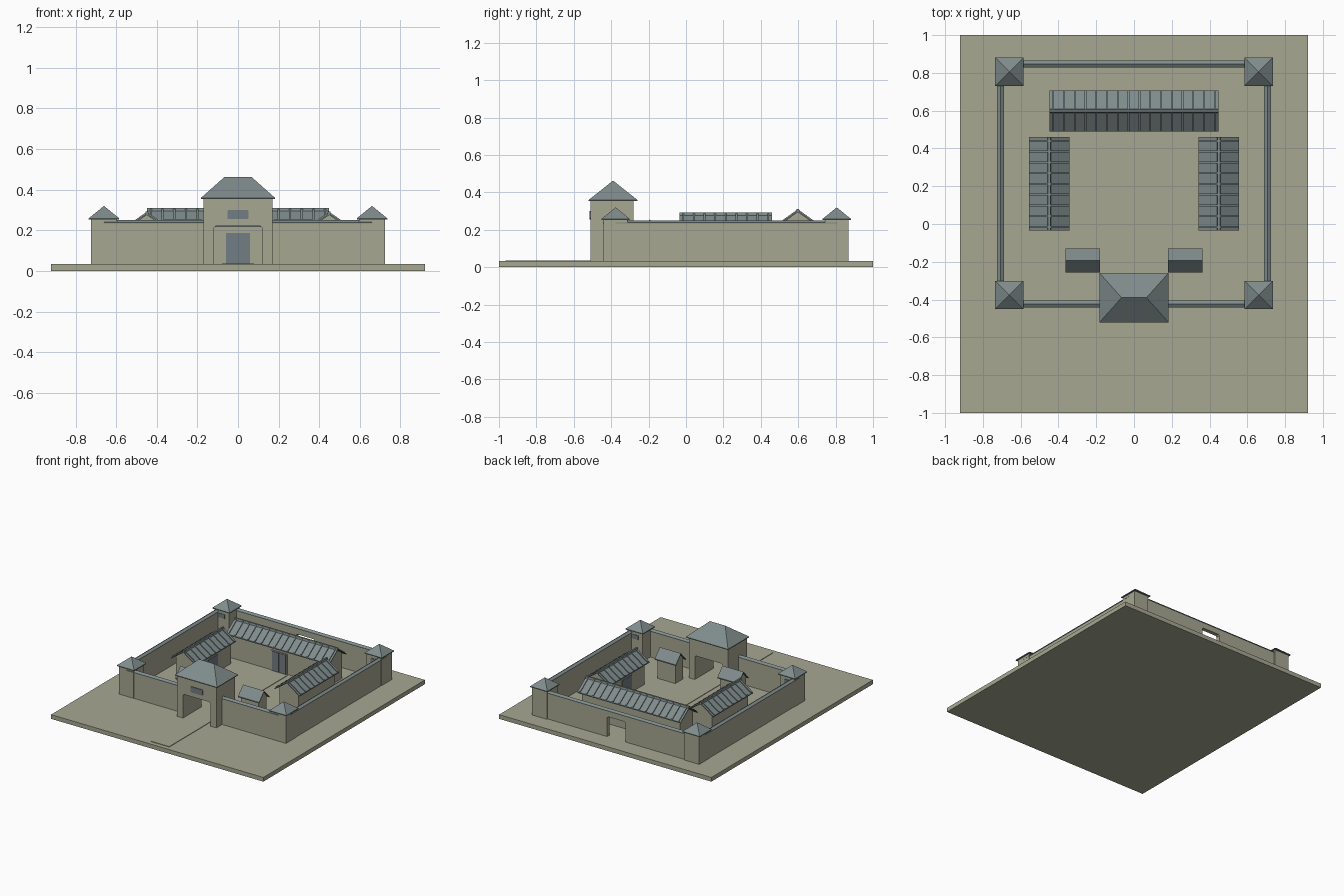
import bpy, bmesh

if "Cube" in bpy.data.objects:
    bpy.data.objects.remove(bpy.data.objects["Cube"])


def material(name, rgb):
    m = bpy.data.materials.new(name)
    m.diffuse_color = (*rgb, 1)
    m.use_nodes = True
    m.node_tree.nodes["Principled BSDF"].inputs["Base Color"].default_value = m.diffuse_color
    return m


STONE = material("pale stone", (0.385, 0.39, 0.285))
TILE = material("grey roof tile", (0.215, 0.26, 0.26))
WOOD = material("slate blue door", (0.17, 0.205, 0.225))
G = 0.033          # ground level on top of the base


def finish(name, bm, mat):
    bmesh.ops.recalc_face_normals(bm, faces=bm.faces)
    me = bpy.data.meshes.new(name)
    bm.to_mesh(me)
    bm.free()
    me.materials.append(mat)
    ob = bpy.data.objects.new(name, me)
    bpy.context.collection.objects.link(ob)
    return ob


def add_prism(bm, pts, axis, a, b):
    """Extrude a profile (horizontal, z) along x or y from a to b."""
    place = (lambda h, z, t: (t, h, z)) if axis == 'x' else (lambda h, z, t: (h, t, z))
    ends = [[bm.verts.new(place(h, z, t)) for h, z in pts] for t in (a, b)]
    for e in ends:
        bm.faces.new(e)
    n = len(pts)
    for i in range(n):
        j = (i + 1) % n
        bm.faces.new((ends[0][i], ends[0][j], ends[1][j], ends[1][i]))


def prism(name, pts, axis, a, b, mat):
    bm = bmesh.new()
    add_prism(bm, pts, axis, a, b)
    return finish(name, bm, mat)


def box(name, x0, x1, y0, y1, z0, z1, mat):
    return prism(name, [(x0, z0), (x1, z0), (x1, z1), (x0, z1)], 'y', y0, y1, mat)


def hip_roof(name, cx, cy, hx, hy, z0, z1, ridge=0.0, lip=0.006):
    """Hipped roof with a thin eave edge; ridge is the half length along x."""
    bm = bmesh.new()
    corners = [(-hx, -hy), (hx, -hy), (hx, hy), (-hx, hy)]
    pts = [(cx + x, cy + y, z) for z in (z0, z0 + lip) for x, y in corners]
    pts += [(cx - ridge, cy, z1), (cx + ridge, cy, z1)]
    v = [bm.verts.new(p) for p in pts]
    faces = [(0, 1, 2, 3), (4, 5, 9, 8), (5, 6, 9), (6, 7, 8, 9), (7, 4, 8)]
    faces += [(i, (i + 1) % 4, 4 + (i + 1) % 4, 4 + i) for i in range(4)]
    for f in faces:
        bm.faces.new([v[i] for i in f])
    bmesh.ops.remove_doubles(bm, verts=bm.verts, dist=1e-5)
    return finish(name, bm, TILE)


def chevron(c, half, eave, ridge, t):
    """Cross-section of a two-sided roof sheet of thickness t."""
    return [(c - half, eave), (c, ridge), (c + half, eave),
            (c + half, eave - t), (c, ridge - t), (c - half, eave - t)]


def gable_house(name, axis, c, a, b, half, eave, ridge, over=0.025, ribs=0):
    """Gabled building: c is the ridge position, a..b the roof length."""
    t = 0.008
    slope = (ridge - eave) / half
    w = half - over
    zw = ridge - t - slope * w
    prism(name + "_walls", [(c - w, G - .005), (c + w, G - .005), (c + w, zw), (c, ridge - t),
                            (c - w, zw)], axis, a + over, b - over, STONE)
    prism(name + "_roof", chevron(c, half, eave, ridge, t), axis, a, b, TILE)
    if ribs:
        bm = bmesh.new()
        step = (b - a - 0.04) / (ribs - 1)
        for i in range(ribs):
            m = a + 0.02 + i * step
            add_prism(bm, chevron(c, half, eave + .008, ridge + .008, .01), axis,
                      m - .005, m + .005)
        # ridge cap
        add_prism(bm, [(c - .01, ridge - .008), (c + .01, ridge - .008),
                       (c + .006, ridge + .009), (c - .006, ridge + .009)], axis, a, b)
        finish(name + "_ribs", bm, TILE)


def arch_profile(x, top, ox, oz, cut=0.01):
    """Wall outline with a gate opening whose top corners are clipped."""
    return [(-x, G - .003), (-ox, G - .003), (-ox, oz - cut), (-ox + cut, oz), (ox - cut, oz),
            (ox, oz - cut), (ox, G - .003), (x, G - .003), (x, top), (-x, top)]


def coping(name, axis, c, a, b):
    prism(name, [(c - .019, .233), (c + .019, .233), (c + .019, .238), (c, .25),
                 (c - .019, .238)], axis, a, b, TILE)


# Base slab and raised path
box("base", -.92, .92, -1, 1, 0, G, STONE)
box("path", -.08, .08, -.965, .50, G - .01, G + .004, STONE)

# Perimeter walls with gabled coping
TX, TYF, TYB = .66, -.376, .806
for side, s in (("left", -1), ("right", 1)):
    cx = s * .706
    box(side + "_wall", cx - .015, cx + .015, TYF, TYB, G - .003, .235, STONE)
    coping(side + "_coping", 'y', cx, TYF, TYB)
    x0, x1 = sorted((s * .16, s * TX))
    box("front_wall_" + side, x0, x1, -.439, -.409, G - .003, .235, STONE)
    coping("front_coping_" + side, 'x', -.424, x0, x1)
prism("back_wall", arch_profile(TX, .235, .08, .19), 'y', .832, .862, STONE)
coping("back_coping", 'x', .847, -TX, TX)

# Corner towers with a small window facing the court
for sx, side in ((-1, "left"), (1, "right")):
    for cy, end, d in ((TYF, "front", 1), (TYB, "back", -1)):
        n = f"{end}_{side}_tower"
        cx = sx * TX
        box(n, cx - .064, cx + .064, cy - .064, cy + .064, G - .003, .257, STONE)
        hip_roof(n + "_roof", cx, cy, .075, .075, .253, .32)
        y0, y1 = sorted((cy + d * .06, cy + d * .068))
        box(n + "_window", cx - .028, cx + .028, y0, y1, .195, .228, WOOD)

# Gatehouse with through passage
prism("gatehouse", arch_profile(.17, .358, .12, .22), 'y', -.51, -.28, STONE)
hip_roof("gatehouse_roof", 0, -.39, .183, .131, .353, .463, ridge=.066)
prism("gatehouse_window", [(-.052, .26), (-.047, .255), (.047, .255), (.052, .26),
                           (.052, .295), (.047, .30), (-.047, .30), (-.052, .295)],
      'y', -.515, -.506, WOOD)

# Main hall and door
gable_house("main_hall", 'x', .598, -.448, .448, .108, .225, .302, ribs=16)
box("main_hall_door_frame", -.07, .07, .509, .52, G, .192, STONE)
for s in (-1, 1):
    x0, x1 = sorted((s * .001, s * .06))
    box("main_hall_door_leaf", x0, x1, .505, .514, G, .186, WOOD)

# Side halls, their doors and the gate huts
for side, s in (("left", -1), ("right", 1)):
    gable_house(side + "_hall", 'y', s * .449, -.035, .46, .108, .208, .283, ribs=9)
    x0, x1 = sorted((s * .361, s * .369))
    box(side + "_hall_door", x0, x1, .15, .27, G, .17, WOOD)
    a, b = sorted((s * .18, s * .363))
    gable_house(side + "_hut", 'x', -.194, a, b, .063, .188, .255, over=.014)
